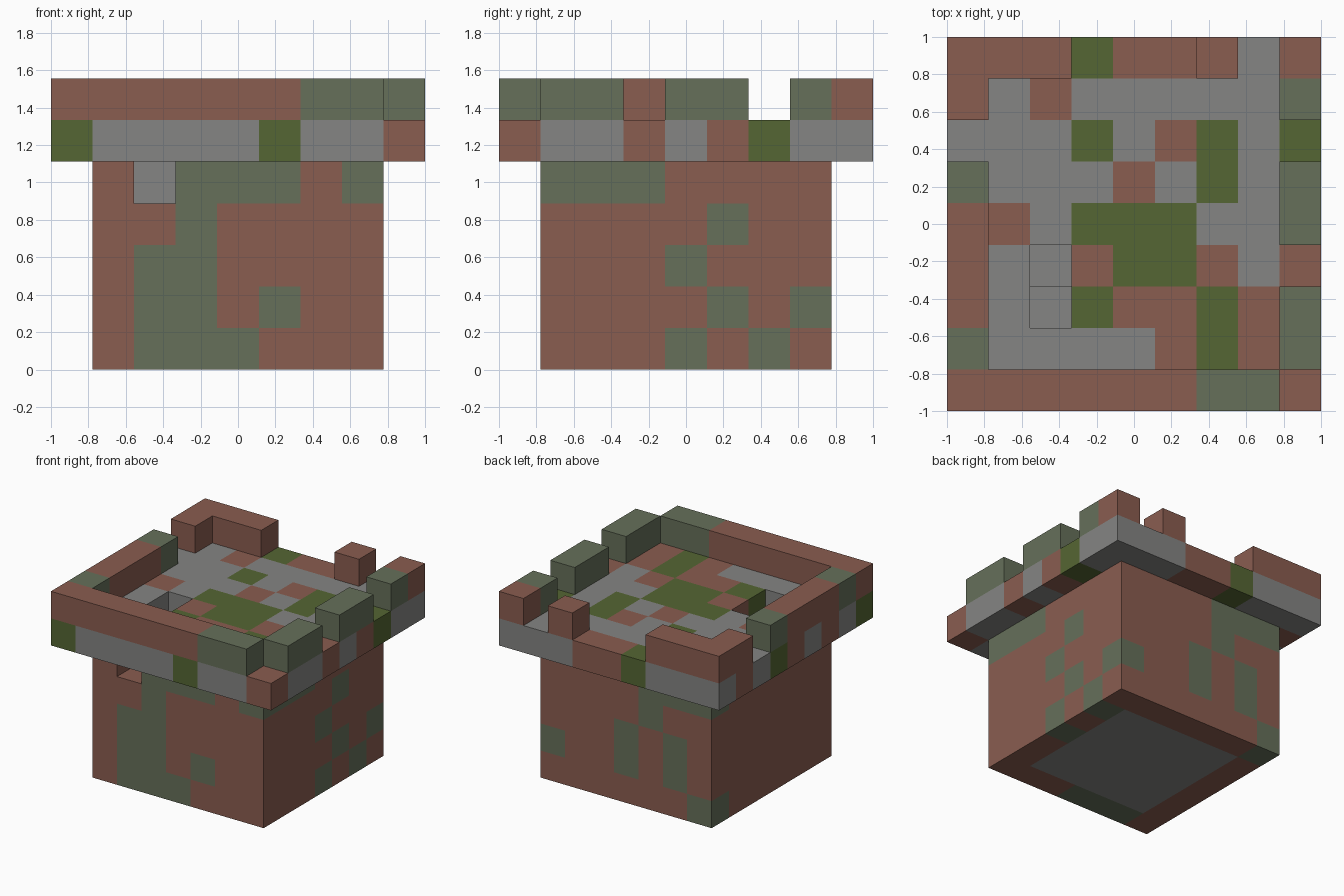
import bpy
import bmesh
from mathutils import Vector

if "Cube" in bpy.data.objects:
    bpy.data.objects.remove(bpy.data.objects["Cube"], do_unlink=True)

N = 9
CELL = 2 / N


def make_material(name, rgb):
    def linear(c):
        c /= 255
        return c / 12.92 if c <= 0.04045 else ((c + 0.055) / 1.055) ** 2.4
    colour = (*[linear(c) for c in rgb], 1)
    mat = bpy.data.materials.new(name)
    mat.use_nodes = True
    mat.diffuse_color = colour
    mat.node_tree.nodes["Principled BSDF"].inputs["Base Color"].default_value = colour
    return mat


# R brick, M mossy brick, S stone, G grass; a dot is an empty cell
KEYS = "RMSG"
MATERIALS = [
    make_material("brick", (138, 93, 80)),
    make_material("mossy_brick", (102, 112, 90)),
    make_material("stone", (133, 133, 131)),
    make_material("grass", (85, 102, 51)),
]

# Wall patterns, top course first; front and back run along +x, sides along +y
FRONT = ["R.MMMRM", "RRMRRRR", "RMMRRRR", "RMMRMRR", "RMMMRRR"]
BACK = ["MMMRRRR", "RRMRRRR", "RMRMRRR", "RMRMRRM", "MRRRRRR"]
SIDE_POS_X = ["MMMRRRR", "RRRRMRR", "RRRMRRR", "RRRRMRM", "RRRMRMR"]
SIDE_NEG_X = ["RRRRRRM", "RRRRRRR", "RRRRRRR", "RRRRRRR", "RRRRRRM"]

# Plan patterns, back row first
DECK = [
    "SSSGRRSSS",
    "RSRSSSSSS",
    "SSSGSRGSG",
    "GSSSRSGSR",
    "RRSGGGSSS",
    "SS.RGGRSR",
    "RS.GRRGRS",
    "SSSSSRGRS",
    "GSSSSGSSR",
]
BATTLEMENTS = [
    "RRR...R.R",
    "R.......M",
    ".........",
    "M.......M",
    "R.......M",
    "R........",
    "R.......M",
    "M.......M",
    "RRRRRRMM.",
]


def plan_part(rows, level):
    return {(i, N - 1 - r, level): c
            for r, row in enumerate(rows) for i, c in enumerate(row) if c != "."}


def body_part():
    cells = {}
    for k in range(5):
        for i in range(1, 8):
            for j in range(1, 8):
                row = 4 - k
                if j == 1:
                    c = FRONT[row][i - 1]
                elif j == 7:
                    c = BACK[row][i - 1]
                elif i == 7:
                    c = SIDE_POS_X[row][j - 1]
                elif i == 1:
                    c = SIDE_NEG_X[row][j - 1]
                else:
                    c = "S"
                if c != ".":
                    cells[i, j, k] = c
    # Lower step of the stairway from the deck to the front opening
    del cells[2, 2, 4]
    return cells


PARTS = {
    "tower_body": body_part(),
    "deck_slab": plan_part(DECK, 5),
    "battlements": plan_part(BATTLEMENTS, 6),
}
SOLID = set().union(*PARTS.values())


def build(name, cells):
    """Block part with only its exposed faces, coloured per block."""
    bm = bmesh.new()
    for cell, key in cells.items():
        centre = Vector(cell) + Vector((0.5, 0.5, 0.5))
        for axis in range(3):
            for sign in (-1, 1):
                normal = Vector((0, 0, 0))
                normal[axis] = sign
                if tuple(int(a + b) for a, b in zip(cell, normal)) in SOLID:
                    continue
                u = Vector((0, 0, 0))
                u[(axis + 1) % 3] = 0.5
                v = normal.cross(u)
                mid = centre + normal / 2
                corners = [mid - u - v, mid + u - v, mid + u + v, mid - u + v]
                face = bm.faces.new([bm.verts.new(
                    (p.x * CELL - 1, p.y * CELL - 1, p.z * CELL)) for p in corners])
                face.material_index = KEYS.index(key)
    bmesh.ops.remove_doubles(bm, verts=bm.verts, dist=0.001)
    bm.normal_update()
    mesh = bpy.data.meshes.new(name)
    bm.to_mesh(mesh)
    bm.free()
    for mat in MATERIALS:
        mesh.materials.append(mat)
    bpy.context.collection.objects.link(bpy.data.objects.new(name, mesh))


for part, cells in PARTS.items():
    build(part, cells)
